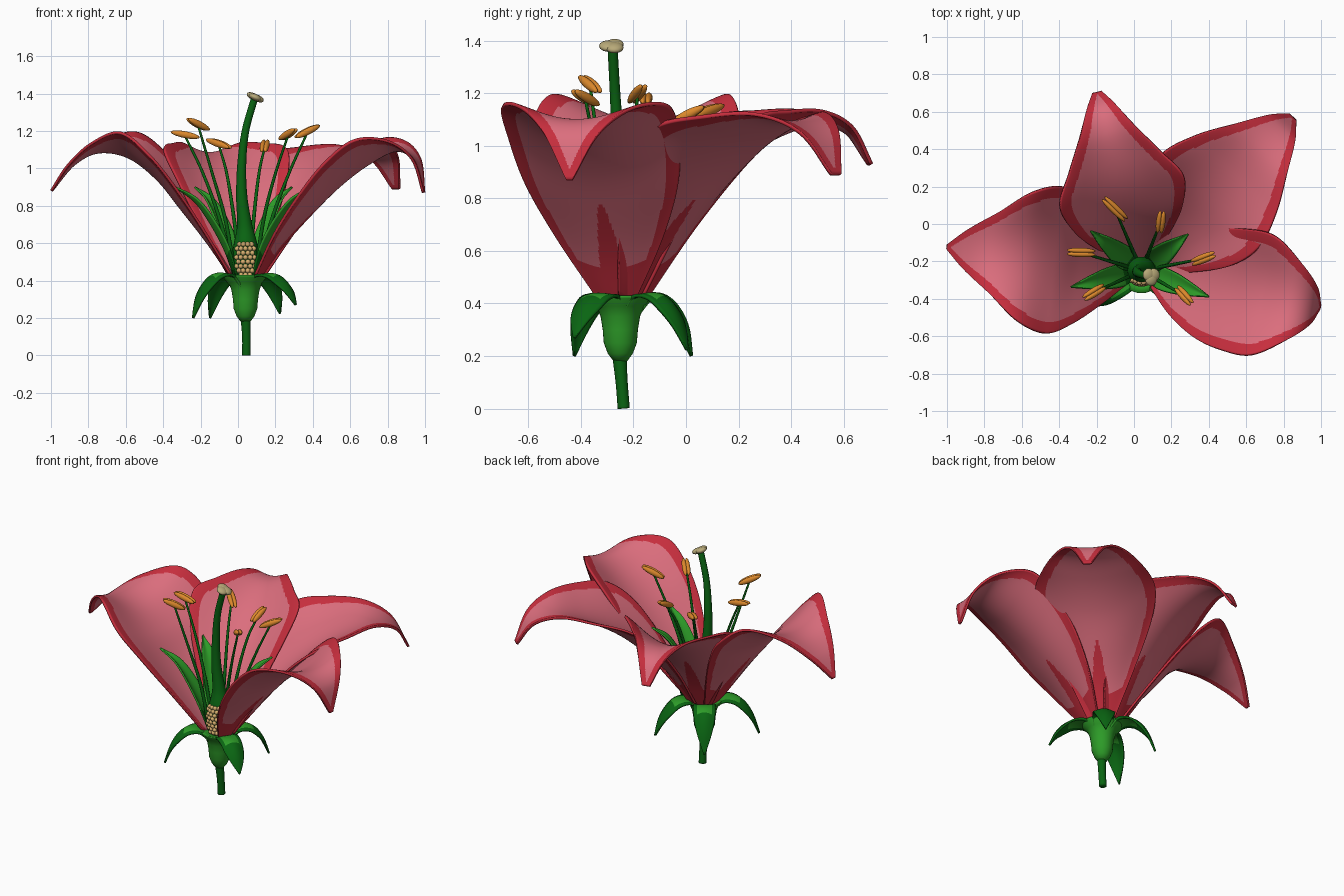
import bpy, bmesh, math
from mathutils import Vector, Matrix

if "Cube" in bpy.data.objects:
    bpy.data.objects.remove(bpy.data.objects["Cube"])

AX = Vector((0.04, -0.25, 0))  # flower axis


def mat(name, col):
    m = bpy.data.materials.new(name)
    m.diffuse_color = (*col, 1)
    m.use_nodes = True
    m.node_tree.nodes["Principled BSDF"].inputs["Base Color"].default_value = m.diffuse_color
    return m


PINK = mat("petal pink", (0.71, 0.155, 0.205))
CRIMSON = mat("petal crimson", (0.57, 0.027, 0.047))
GREEN = mat("leaf green", (0.026, 0.33, 0.021))
DARK = mat("stem green", (0.003, 0.13, 0.006))
ORANGE = mat("anther orange", (0.72, 0.25, 0.025))
BEIGE = mat("stigma beige", (0.48, 0.40, 0.19))
SEED = mat("ovule tan", (0.68, 0.43, 0.16))


def finish(name, bm, mats, recalc=True):
    if recalc:
        bmesh.ops.recalc_face_normals(bm, faces=bm.faces)
    me = bpy.data.meshes.new(name)
    for f in bm.faces:
        f.smooth = True
    bm.to_mesh(me)
    bm.free()
    ob = bpy.data.objects.new(name, me)
    bpy.context.collection.objects.link(ob)
    for m in mats:
        me.materials.append(m)
    return ob


def spline(pts, t):
    """Catmull-Rom through equally spaced tuples, t in 0..1"""
    n = len(pts) - 1
    i = min(int(t * n), n - 1)
    u = t * n - i
    P = [Vector(pts[min(max(k, 0), n)]) for k in (i - 1, i, i + 1, i + 2)]
    if i == 0:
        P[0] = 2 * P[1] - P[2]
    if i == n - 1:
        P[3] = 2 * P[2] - P[1]
    a, b, c, d = P
    return 0.5 * (2 * b + (c - a) * u + (2 * a - 5 * b + 4 * c - d) * u * u
                  + (3 * b - a - 3 * c + d) * u ** 3)


def blade(name, ang, rib, length, thick, mats, rule, nu=24, nv=12):
    """Petal or leaf: rib rows are (radius, height, half width, edge rise)"""
    a = math.radians(ang)
    out, side = Vector((math.cos(a), math.sin(a), 0)), Vector((-math.sin(a), math.cos(a), 0))
    bm = bmesh.new()
    rows = []
    for i in range(nu + 1):
        r, z, hw, rise = spline(rib, i / nu)
        hw = max(hw, 0.003)
        row = []
        for j in range(nv + 1):
            s = 2 * j / nv - 1
            h = z + rise * (1.25 * s * s - 0.25 * s ** 6)
            row.append(bm.verts.new(AX + out * r * length + side * s * hw + Vector((0, 0, h))))
        rows.append(row)
    for i in range(nu):
        t = (i + 0.5) / nu
        hw = spline(rib, t)[2]
        for j in range(nv):
            s = abs(2 * (j + 0.5) / nv - 1)
            f = bm.faces.new((rows[i][j], rows[i + 1][j], rows[i + 1][j + 1], rows[i][j + 1]))
            f.material_index = int(rule(t, s, hw))
    ob = finish(name, bm, mats, False)
    mod = ob.modifiers.new("thickness", "SOLIDIFY")
    mod.thickness, mod.offset = thick, 0
    if len(mats) > 2:
        mod.material_offset = 2  # underside uses the slots two further on
    return ob


def tube(name, path, radii, mats, n=20, steps=24):
    """Round tube through a path with changing radius"""
    rows = [(*p, r) for p, r in zip(path, radii)]
    smp = [spline(rows, i / steps) for i in range(steps + 1)]
    bm = bmesh.new()
    rings = []
    for i, q in enumerate(smp):
        tan = (smp[min(i + 1, steps)].xyz - smp[max(i - 1, 0)].xyz).normalized()
        u = Vector((0, 1, 0)).cross(tan).normalized()
        v = tan.cross(u)
        rings.append([bm.verts.new(q.xyz + max(q[3], 0.002) * (
            u * math.cos(k * math.tau / n) + v * math.sin(k * math.tau / n))) for k in range(n)])
    for A, B in zip(rings, rings[1:]):
        for k in range(n):
            bm.faces.new((A[k], A[(k + 1) % n], B[(k + 1) % n], B[k]))
    bm.faces.new(rings[0])
    bm.faces.new(rings[-1])
    return finish(name, bm, mats)


def blobs(name, items, mats, seg=16):
    """Ellipsoids: (centre, rotation matrix, half sizes)"""
    bm = bmesh.new()
    for c, rot, size in items:
        m = Matrix.Translation(c) @ rot.to_4x4() @ Matrix.Diagonal((*size, 1))
        bmesh.ops.create_uvsphere(bm, u_segments=seg, v_segments=seg // 2 + 2, radius=1, matrix=m)
    return finish(name, bm, mats)


# Petals: pink with crimson margin, and a crimson streak at the base outside
left = [(0.07, 0.41, 0.08, 0.02), (0.20, 0.60, 0.21, 0.07), (0.34, 0.78, 0.33, 0.12),
        (0.47, 0.94, 0.395, 0.13), (0.63, 1.06, 0.345, 0.13), (0.80, 1.085, 0.215, 0.05),
        (0.94, 1.01, 0.11, 0.01), (1.045, 0.88, 0.012, 0)]
back = [(0.07, 0.41, 0.08, 0.02), (0.17, 0.60, 0.20, 0.08), (0.29, 0.78, 0.30, 0.15),
        (0.44, 0.93, 0.34, 0.17), (0.60, 1.03, 0.25, 0.10), (0.76, 1.08, 0.155, 0.05),
        (0.89, 1.05, 0.085, 0.02), (0.98, 0.93, 0.025, 0)]
back_right = [(0.07, 0.41, 0.08, 0.02), (0.20, 0.60, 0.21, 0.10), (0.36, 0.77, 0.325, 0.17),
              (0.53, 0.92, 0.36, 0.15), (0.72, 1.03, 0.30, 0.08), (0.91, 1.09, 0.195, 0.03),
              (1.06, 1.04, 0.105, 0.01), (1.15, 0.89, 0.025, 0)]
right = [(0.07, 0.41, 0.08, 0.02), (0.20, 0.59, 0.205, 0.06), (0.35, 0.755, 0.295, 0.10),
         (0.50, 0.90, 0.33, 0.13), (0.66, 1.02, 0.325, 0.13), (0.82, 1.095, 0.22, 0.05),
         (0.93, 1.04, 0.11, 0.01), (0.972, 0.87, 0.012, 0)]


def petal_rule(t, s, hw):
    edge = 0.03 + 0.03 * math.sin(math.pi * t)
    if (1 - s) * hw < edge or t > 0.975:
        return 1
    return 4 if t < 0.1 or (t < 0.31 and s * hw < 0.055 * math.sqrt(1 - t / 0.31)) else 0


slots = [PINK, CRIMSON, PINK, CRIMSON, PINK, CRIMSON, CRIMSON]
for nm, ang, rib in (("left", 173, left), ("back", 104, back),
                     ("back_right", 45.5, back_right), ("right", -11.5, right)):
    blade("petal_" + nm, ang, rib, 1, 0.014, slots, petal_rule, 90, 80)

# Drooping sepals and upright inner leaves
sepal = [(0.05, 0.36, 0.05, 0), (0.11, 0.425, 0.065, 0), (0.18, 0.435, 0.065, -0.015),
         (0.24, 0.40, 0.058, -0.03), (0.29, 0.32, 0.038, -0.02), (0.33, 0.20, 0.003, 0)]
leaf = [(0.05, 0.42, 0.04, 0.01), (0.10, 0.56, 0.06, 0.03), (0.17, 0.70, 0.055, 0.03),
        (0.25, 0.82, 0.035, 0.02), (0.35, 0.90, 0.003, 0)]
for k, (ang, ln, drop) in enumerate(((212, 1.0, 1), (125, 1.0, 1), (54, 0.95, 0.9), (-33, 0.97, 0.7))):
    rib = [(r, 0.43 + (z - 0.43) * drop, w, e) for r, z, w, e in sepal]
    blade(f"sepal_{k + 1}", ang, rib, ln, 0.012, [GREEN, DARK],
          lambda t, s, hw: t > 0.5 or (s > 0.6 and t > 0.15))
for k, (ang, ln) in enumerate(((193, 1.1), (142, 0.98), (38, 0.9), (-21, 1.1))):
    blade(f"inner_leaf_{k + 1}", ang, leaf, ln, 0.01, [GREEN, DARK], lambda t, s, hw: t < 0.2)

# Stem and cup
tube("stem", [(0.045, -0.237, 0), (0.045, -0.245, 0.1), (0.04, -0.255, 0.22)],
     [0.023, 0.023, 0.028], [DARK])
cup = [(0.18, 0.026), (0.21, 0.048), (0.25, 0.063), (0.30, 0.067), (0.35, 0.075),
       (0.39, 0.09), (0.42, 0.118), (0.43, 0.12), (0.415, 0.085), (0.405, 0.02)]
bm = bmesh.new()
pv = [bm.verts.new((r, 0, z)) for z, r in cup]
pe = [bm.edges.new(e) for e in zip(pv, pv[1:])]
bmesh.ops.spin(bm, geom=pv + pe, cent=(0, 0, 0), axis=(0, 0, 1), angle=math.tau, steps=32)
bmesh.ops.remove_doubles(bm, verts=bm.verts, dist=0.0005)
bmesh.ops.holes_fill(bm, edges=bm.edges)
bmesh.ops.translate(bm, verts=bm.verts, vec=AX)
finish("cup", bm, [GREEN])

# Pistil with ovules shown on the opened front of the ovary
tube("pistil", [(0.04, -0.25, 0.40), (0.04, -0.25, 0.50), (0.04, -0.25, 0.60), (0.035, -0.25, 0.70),
                (0.02, -0.255, 0.85), (0.02, -0.26, 1.02), (0.04, -0.27, 1.20), (0.09, -0.28, 1.38)],
     [0.058, 0.075, 0.062, 0.040, 0.030, 0.024, 0.020, 0.019], [DARK], 24, 56)
seeds = []
for i in range(8):
    z = 0.43 + i * 0.0235
    for j in range(-2, 3):
        a = (j + 0.5 * (i % 2)) * 0.36
        if (a / 0.95) ** 2 + ((z - 0.513) / 0.105) ** 2 < 1:
            r = 0.073 - 1.2 * (z - 0.51) ** 2
            seeds.append((AX + Vector((r * math.sin(a), -r * math.cos(a), z)),
                          Matrix.Identity(3), (0.0135, 0.0135, 0.0135)))
blobs("ovules", seeds, [SEED], 10)

# Three lobed stigma
tilt = Matrix.Rotation(0.42, 3, 'Y')
blobs("stigma", [(Vector((0.092, -0.28, 1.38)) + tilt @ Vector((0.016 * math.cos(a), 0.016 * math.sin(a), 0)),
                  tilt, (0.035, 0.035, 0.018)) for a in (0.5, 2.6, 4.7)], [BEIGE])

# Stamens: outer and inner ends of each anther
anthers = [((-0.27, -0.40, 1.265), (-0.155, -0.33, 1.205)), ((0.31, -0.43, 1.21), (0.225, -0.335, 1.155)),
           ((0.435, -0.16, 1.23), (0.305, -0.21, 1.165)), ((-0.36, -0.15, 1.195), (-0.205, -0.155, 1.165)),
           ((0.15, 0.07, 1.15), (0.135, -0.05, 1.09)), ((-0.165, 0.14, 1.155), (-0.04, 0.02, 1.11))]
for k, (p, q) in enumerate(anthers):
    p, q = Vector(p), Vector(q)
    c, d = (p + q) / 2, p - q
    rot = d.to_track_quat('X', 'Z').to_matrix()
    blobs(f"anther_{k + 1}", [(c + rot @ Vector((0, y, 0)), rot, (d.length / 2, 0.015, 0.018))
                              for y in (-0.01, 0.01)], [ORANGE])
    o = Vector((c.x - AX.x, c.y - AX.y, 0))
    b = AX + o.normalized() * 0.06
    path = [b + Vector((0, 0, 0.42)), AX + o * 0.42 + Vector((0, 0, 0.72)),
            AX + o * 0.70 + Vector((0, 0, 0.97)), c - Vector((0, 0, 0.008))]
    tube(f"filament_{k + 1}", path, [0.011, 0.010, 0.008, 0.006], [DARK], 10, 16)
